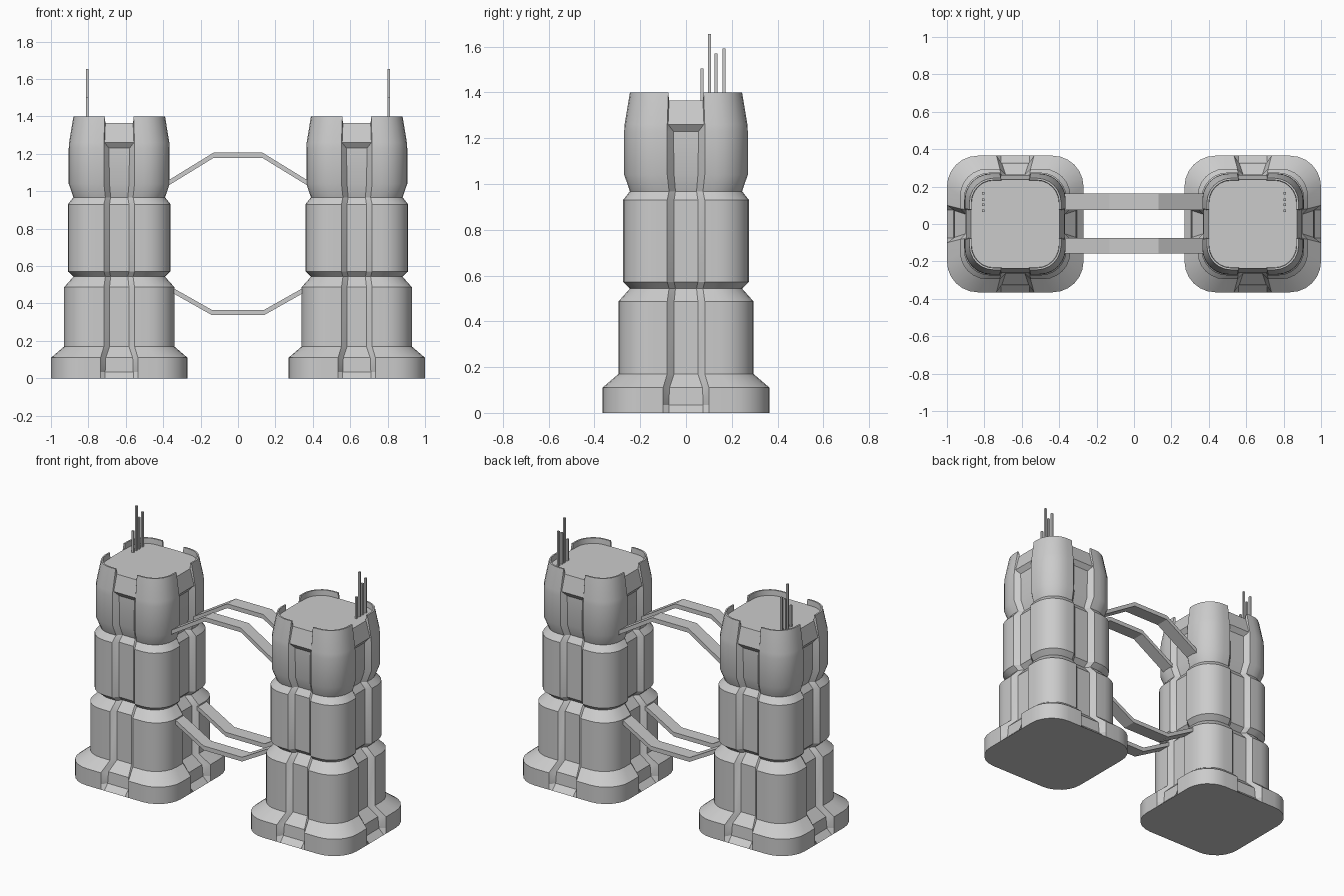
import bpy, bmesh
from math import sin, cos, pi, radians

if "Cube" in bpy.data.objects:
    bpy.data.objects.remove(bpy.data.objects["Cube"])

TOWER_X = 0.635


def finish(bm, name, smooth=False):
    bmesh.ops.remove_doubles(bm, verts=bm.verts, dist=0.0003)
    bmesh.ops.recalc_face_normals(bm, faces=bm.faces)
    mesh = bpy.data.meshes.new(name)
    bm.to_mesh(mesh)
    bm.free()
    ob = bpy.data.objects.new(name, mesh)
    bpy.context.collection.objects.link(ob)
    if smooth:
        bpy.ops.object.select_all(action='DESELECT')
        bpy.context.view_layer.objects.active = ob
        ob.select_set(True)
        bpy.ops.object.shade_smooth_by_angle(angle=radians(28))
    return ob


def ring(z, zf, w, r, a, b, d):
    """Rounded square of half width w with a channel (half widths a, b, depth d) per side."""
    side = [(w, -a, z), (w - d, -b, zf), (w - d, b, zf), (w, a, z)]
    for i in range(7):
        t = i * pi / 12
        side.append((w - r + r * cos(t), w - r + r * sin(t), z))
    pts = []
    for k in range(4):
        c, s = (1, 0, -1, 0)[k], (0, 1, 0, -1)[k]
        pts += [(x * c - y * s, x * s + y * c, h) for x, y, h in side]
    return pts


# Tower levels: corner z, channel z, half width, corner radius, channel widths, depth
LEVELS = [
    (0.00, 0.00, 0.365, 0.165, 0.100, 0.075, 0.000),
    (0.035, 0.035, 0.365, 0.165, 0.100, 0.075, 0.035),
    (0.11, 0.11, 0.365, 0.165, 0.100, 0.072, 0.040),
    (0.17, 0.17, 0.295, 0.145, 0.082, 0.052, 0.030),
    (0.487, 0.487, 0.295, 0.145, 0.082, 0.052, 0.030),
    (0.543, 0.543, 0.245, 0.125, 0.074, 0.046, 0.028),
    (0.572, 0.572, 0.275, 0.140, 0.082, 0.052, 0.030),
    (0.93, 0.93, 0.275, 0.140, 0.082, 0.052, 0.030),
    (0.968, 0.968, 0.245, 0.125, 0.074, 0.046, 0.028),
    (1.04, 1.04, 0.270, 0.140, 0.082, 0.052, 0.030),
    (1.23, 1.23, 0.270, 0.140, 0.082, 0.055, 0.030),
    (1.26, 1.26, 0.268, 0.140, 0.082, 0.078, 0.005),
    (1.40, 1.365, 0.245, 0.130, 0.077, 0.074, 0.008),   # corner rims
    (1.40, 1.365, 0.235, 0.120, 0.077, 0.074, 0.000),
    (1.365, 1.365, 0.233, 0.118, 0.077, 0.074, 0.000),  # sunken roof
]


def tower(name, cx):
    bm = bmesh.new()
    rings = [[bm.verts.new((x + cx, y, z)) for x, y, z in ring(*lv)] for lv in LEVELS]
    n = len(rings[0])
    for lo, hi in zip(rings, rings[1:]):
        for i in range(n):
            j = (i + 1) % n
            bm.faces.new((lo[i], lo[j], hi[j], hi[i]))
    bm.faces.new(rings[0][::-1])
    bm.faces.new(rings[-1])
    finish(bm, name, True)


def strap(name, path, y0, y1, t=0.028):
    """Flat bar following an x-z path, symmetric about x = 0."""
    path = path + [(-x, z) for x, z in reversed(path)]
    bm = bmesh.new()
    secs = []
    for x, z in path:
        secs.append([bm.verts.new((x, y, z + h)) for y, h in
                     ((y0, -t / 2), (y1, -t / 2), (y1, t / 2), (y0, t / 2))])
    for p, q in zip(secs, secs[1:]):
        for i in range(4):
            j = (i + 1) % 4
            bm.faces.new((p[i], p[j], q[j], q[i]))
    bm.faces.new(secs[0])
    bm.faces.new(secs[-1])
    finish(bm, name)


def box(name, x, y, z0, z1, s):
    bm = bmesh.new()
    bmesh.ops.create_cube(bm, size=1)
    for v in bm.verts:
        v.co = (x + v.co.x * s, y + v.co.y * s, (z0 + z1) / 2 + v.co.z * (z1 - z0))
    finish(bm, name)


# Towers with their antenna rows
for label, sgn in (("left", -1), ("right", 1)):
    tower(label + "_tower", sgn * TOWER_X)
    for y, top in ((0.07, 1.505), (0.103, 1.655), (0.13, 1.57), (0.165, 1.592)):
        box(label + "_antenna", sgn * 0.806, y, 1.355, top, 0.013)

# Connecting straps, arched up at the top and down at the bottom
for label, y0, y1 in (("front", -0.157, -0.074), ("back", 0.074, 0.163)):
    strap(label + "_upper_strap", [(-0.42, 1.015), (-0.13, 1.193)], y0, y1)
    strap(label + "_lower_strap", [(-0.42, 0.51), (-0.14, 0.352)], y0, y1)
